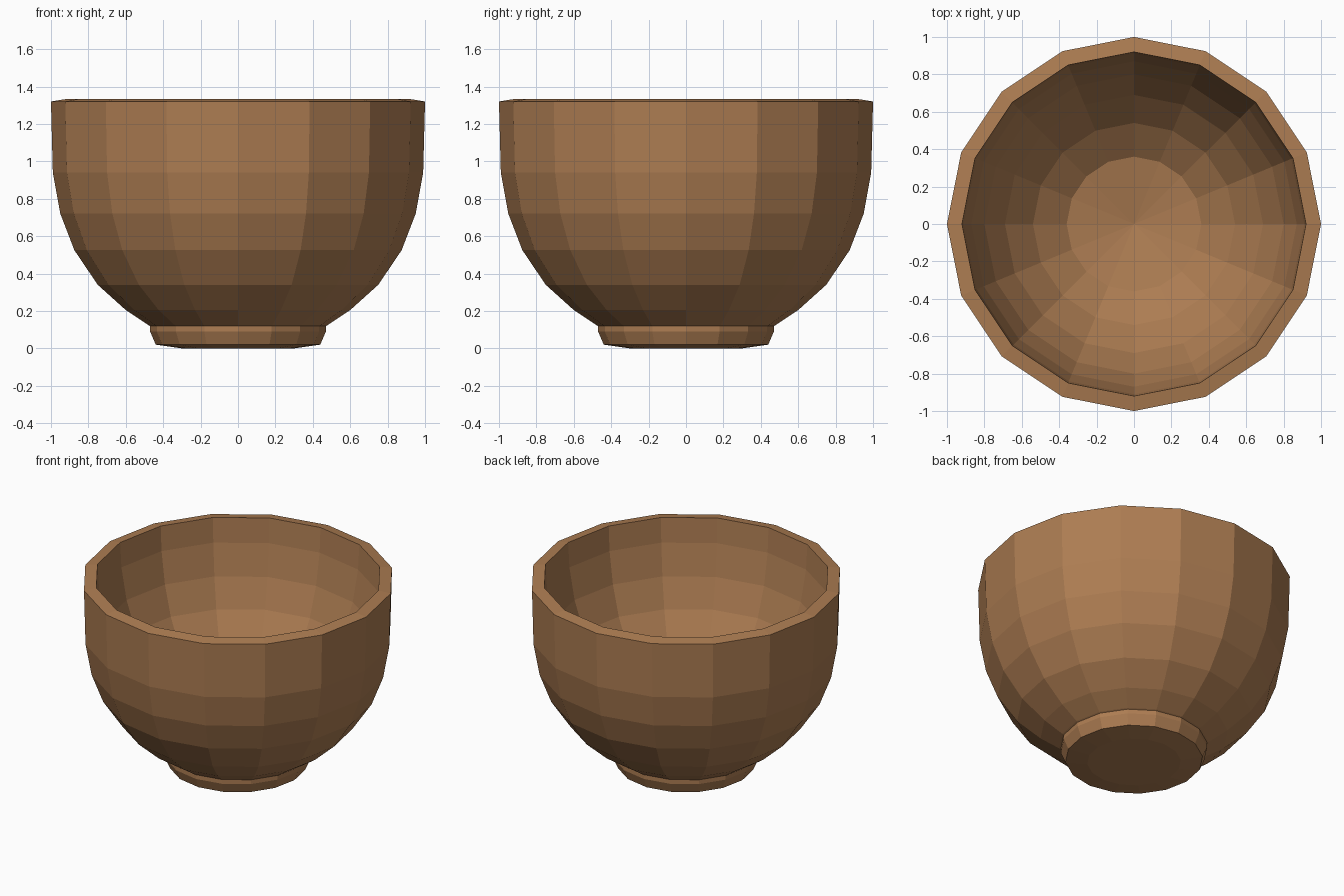
import bpy
import bmesh
from math import cos, sin, tau

SIDES = 16

if "Cube" in bpy.data.objects:
    bpy.data.objects.remove(bpy.data.objects["Cube"])

# One wood colour
wood = bpy.data.materials.new("warm_brown_wood")
wood.use_nodes = True
colour = (0.42, 0.205, 0.085, 1)
wood.diffuse_color = colour
bsdf = wood.node_tree.nodes["Principled BSDF"]
bsdf.inputs["Base Color"].default_value = colour
bsdf.inputs["Roughness"].default_value = 0.8


def lathe(name, profile):
    """Turn a (radius, height) profile around z; radius 0 becomes a pole."""
    bm = bmesh.new()
    rings = []
    for r, z in profile:
        count = SIDES if r else 1
        rings.append([bm.verts.new((r * cos(tau * i / SIDES), r * sin(tau * i / SIDES), z))
                      for i in range(count)])
    for low, high in zip(rings, rings[1:]):
        for i in range(SIDES):
            j = (i + 1) % SIDES
            corners = [low[i % len(low)], low[j % len(low)],
                       high[j % len(high)], high[i % len(high)]]
            bm.faces.new(list(dict.fromkeys(corners)))
    bmesh.ops.recalc_face_normals(bm, faces=bm.faces)
    mesh = bpy.data.meshes.new(name)
    bm.to_mesh(mesh)
    bm.free()
    mesh.materials.append(wood)
    obj = bpy.data.objects.new(name, mesh)
    bpy.context.collection.objects.link(obj)
    return obj


# Underside, foot ring, outer wall, rim, inner wall and floor in one section
foot = [(0, 0), (0.30, 0), (0.44, 0.02), (0.47, 0.09), (0.47, 0.12)]
outer_wall = [(0.48, 0.125), (0.60, 0.205), (0.75, 0.34), (0.875, 0.525),
              (0.95, 0.72), (0.99, 0.94), (1, 1.32)]
inner_wall = [(0.92, 1.333), (0.91, 1.16), (0.87, 0.94), (0.80, 0.74),
              (0.69, 0.55), (0.54, 0.38), (0.36, 0.25), (0, 0.18)]
lathe("bowl", foot + outer_wall + inner_wall)
